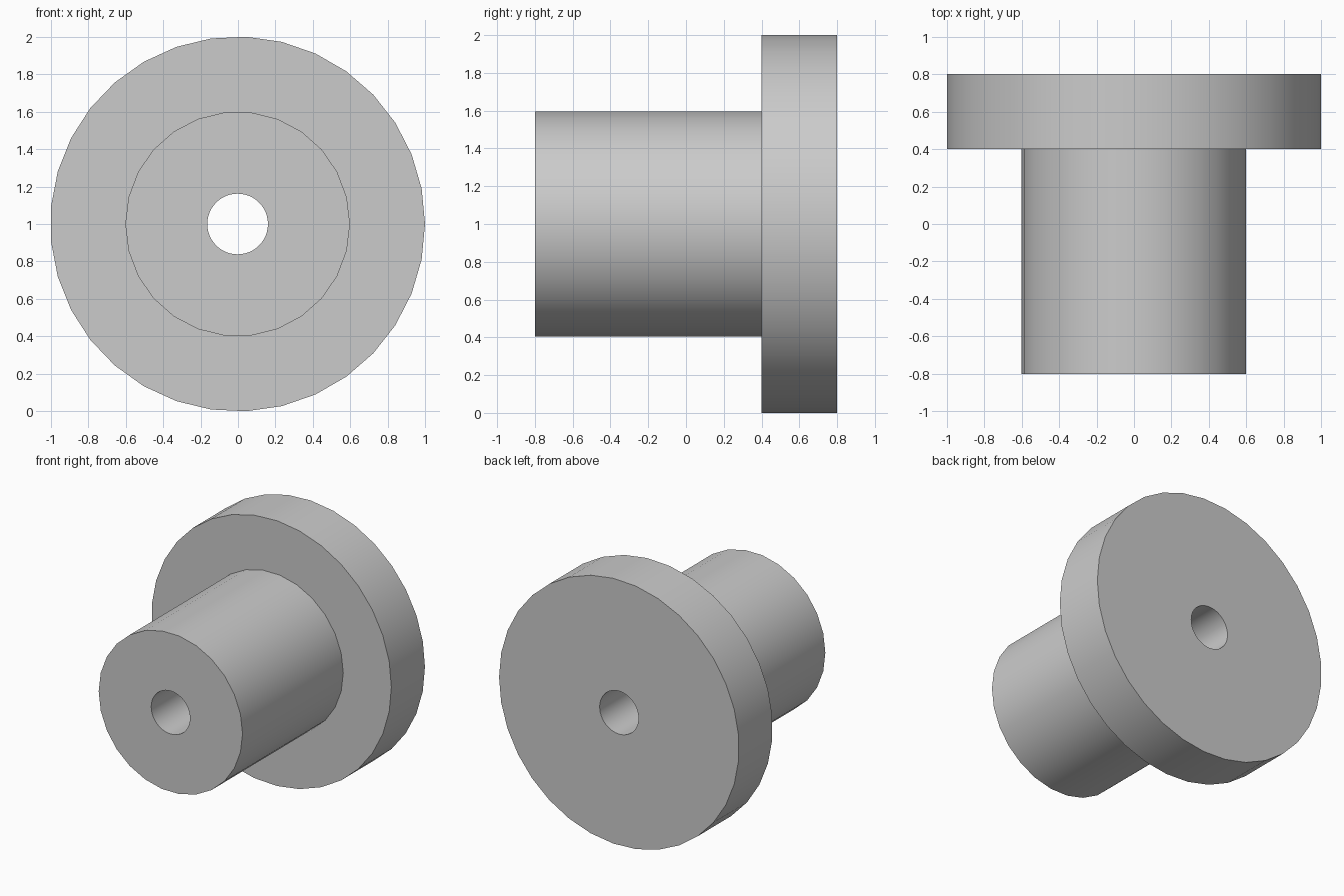
import bpy
import bmesh
from math import cos, sin, tau, radians

cube = bpy.data.objects.get("Cube")
if cube:
    bpy.data.objects.remove(cube, do_unlink=True)

# Dimensions
FRONT, SHOULDER, BACK = -0.8, 0.4, 0.8
FLANGE = (1.001, 33)   # radius, sides
HUB = (0.6, 26)
BORE = (0.162, 48)
CENTRE_X, CENTRE_Z = -0.002, 1.0

grey = bpy.data.materials.new("plain_grey")
grey.use_nodes = True
colour = (0.6, 0.6, 0.6, 1)
grey.diffuse_color = colour
grey.node_tree.nodes["Principled BSDF"].inputs["Base Color"].default_value = colour

bm = bmesh.new()


def ring(size, y):
    """Closed loop of edges around the y axis."""
    radius, sides = size
    verts = [bm.verts.new((CENTRE_X + radius * cos(tau * i / sides), y,
                           CENTRE_Z + radius * sin(tau * i / sides)))
             for i in range(sides)]
    return [bm.edges.new((verts[i - 1], verts[i])) for i in range(sides)]


def wall(a, b):
    bmesh.ops.bridge_loops(bm, edges=a + b)


def annulus(outer, inner):
    bmesh.ops.triangle_fill(bm, edges=outer + inner, use_beauty=True, normal=(0, 1, 0))


hub_front, hub_back = ring(HUB, FRONT), ring(HUB, SHOULDER)
flange_front, flange_back = ring(FLANGE, SHOULDER), ring(FLANGE, BACK)
bore_front, bore_back = ring(BORE, FRONT), ring(BORE, BACK)

# Round walls of the hub, flange and through bore
wall(hub_front, hub_back)
wall(flange_front, flange_back)
wall(bore_front, bore_back)

# Flat faces: hub end, shoulder and flange back
annulus(hub_front, bore_front)
annulus(flange_front, hub_back)
annulus(flange_back, bore_back)

bmesh.ops.recalc_face_normals(bm, faces=bm.faces[:])
mesh = bpy.data.meshes.new("flanged_bushing")
bm.to_mesh(mesh)
bm.free()
mesh.materials.append(grey)

bushing = bpy.data.objects.new("flanged_bushing", mesh)
bpy.context.collection.objects.link(bushing)
bpy.ops.object.select_all(action='DESELECT')
bushing.select_set(True)
bpy.context.view_layer.objects.active = bushing
bpy.ops.object.shade_smooth_by_angle(angle=radians(30))
